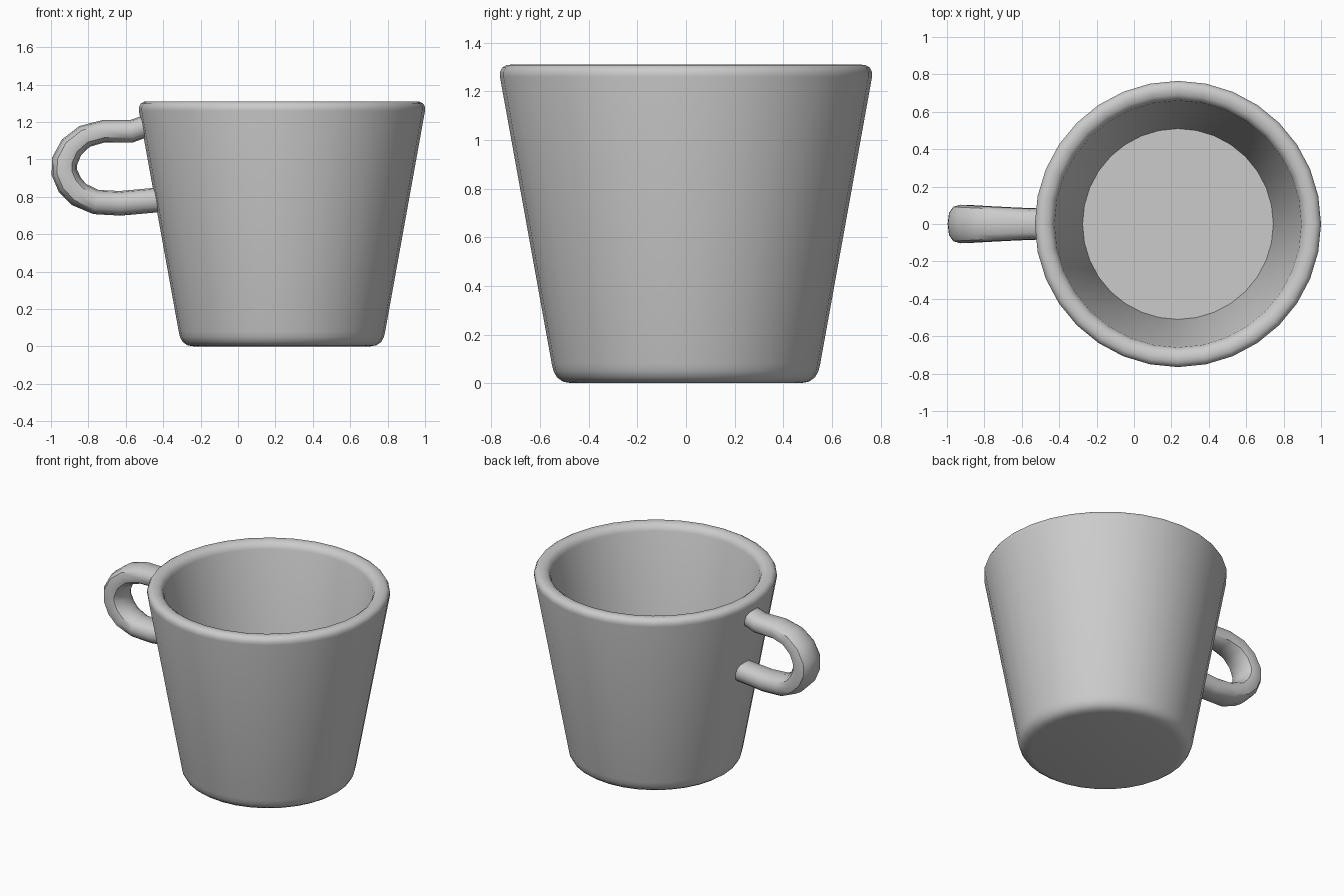
import bpy, bmesh, math
from mathutils import Vector

old = bpy.data.objects.get("Cube")
if old:
    bpy.data.objects.remove(old, do_unlink=True)

grey = bpy.data.materials.new("plain_grey")
grey.use_nodes = True
colour = (0.6, 0.6, 0.6, 1)
grey.diffuse_color = colour
grey.node_tree.nodes["Principled BSDF"].inputs["Base Color"].default_value = colour


def skin(name, rings, location=(0, 0, 0)):
    """Bridge a list of closed rings into a capped, smooth shaded object."""
    bm = bmesh.new()
    loops = [[bm.verts.new(p) for p in ring] for ring in rings]
    n = len(loops[0])
    for a, b in zip(loops, loops[1:]):
        for i in range(n):
            j = (i + 1) % n
            bm.faces.new((a[i], a[j], b[j], b[i]))
    bm.faces.new(loops[0])
    bm.faces.new(loops[-1])
    bmesh.ops.recalc_face_normals(bm, faces=bm.faces)
    mesh = bpy.data.meshes.new(name)
    bm.to_mesh(mesh)
    bm.free()
    mesh.materials.append(grey)
    obj = bpy.data.objects.new(name, mesh)
    obj.location = location
    bpy.context.collection.objects.link(obj)
    bpy.ops.object.select_all(action='DESELECT')
    obj.select_set(True)
    bpy.context.view_layer.objects.active = obj
    bpy.ops.object.shade_smooth_by_angle(angle=math.radians(40))
    return obj


def circle(radius, z, sides=32):
    turns = [2 * math.pi * i / sides for i in range(sides)]
    return [(radius * math.cos(t), radius * math.sin(t), z) for t in turns]


# Cup: underside, rounded foot, tapered wall, rounded rim, inner wall, floor
cup_profile = [(0.47, 0), (0.505, 0.006), (0.53, 0.023), (0.545, 0.05),
               (0.552, 0.08), (0.765, 1.26), (0.765, 1.28), (0.755, 1.298),
               (0.738, 1.308), (0.715, 1.31), (0.69, 1.304), (0.671, 1.29),
               (0.66, 1.265), (0.51, 0.1)]
skin("cup_body", [circle(r, z) for r, z in cup_profile], (0.235, 0, 0))

# Handle: path points as x, z, half thickness, half width
handle_path = [(-0.46, 1.19, 0.058, 0.08), (-0.57, 1.15, 0.06, 0.083),
               (-0.72, 1.15, 0.06, 0.09), (-0.82, 1.123, 0.062, 0.095),
               (-0.89, 1.065, 0.066, 0.1), (-0.927, 0.99, 0.07, 0.103),
               (-0.928, 0.93, 0.07, 0.103), (-0.9, 0.865, 0.07, 0.102),
               (-0.85, 0.812, 0.068, 0.1), (-0.76, 0.772, 0.066, 0.095),
               (-0.63, 0.765, 0.066, 0.088), (-0.41, 0.785, 0.066, 0.08)]


def soft(value):
    """Power curve that squares off a circular section a little."""
    return math.copysign(abs(value) ** 0.8, value)


rings = []
for k, (x, z, thick, wide) in enumerate(handle_path):
    before = handle_path[max(k - 1, 0)]
    after = handle_path[min(k + 1, len(handle_path) - 1)]
    along = Vector((after[0] - before[0], 0, after[1] - before[1])).normalized()
    out = Vector((along.z, 0, -along.x))
    ring = []
    for i in range(12):
        t = 2 * math.pi * i / 12
        ring.append(Vector((x, 0, z)) + out * thick * soft(math.cos(t))
                    + Vector((0, wide * soft(math.sin(t)), 0)))
    rings.append(ring)
skin("handle", rings)
